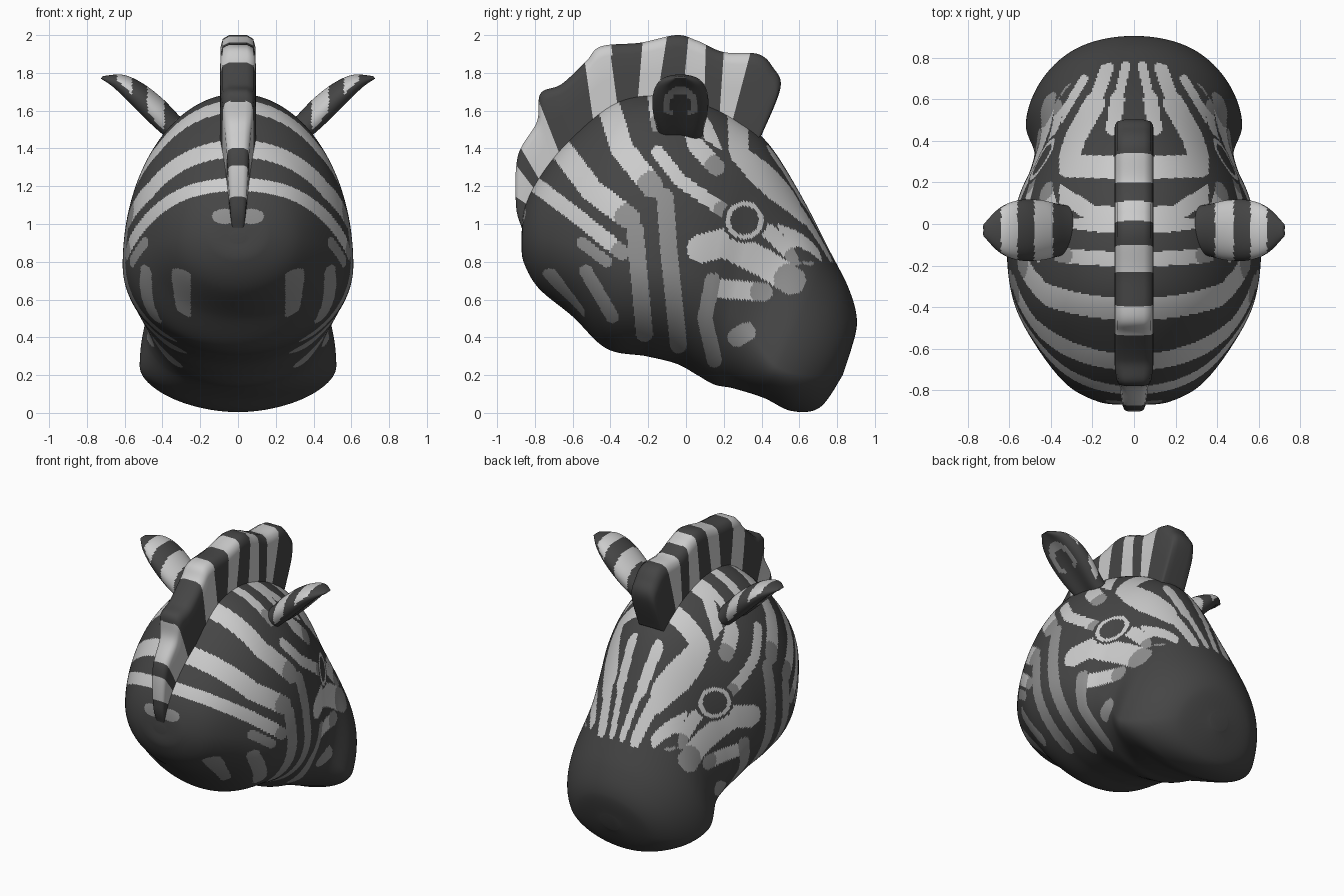
import bpy, bmesh, math
from mathutils import Vector

if "Cube" in bpy.data.objects:
    bpy.data.objects.remove(bpy.data.objects["Cube"])


def material(name, v):
    m = bpy.data.materials.new(name)
    m.diffuse_color = (v, v, v, 1)
    m.use_nodes = True
    m.node_tree.nodes["Principled BSDF"].inputs["Base Color"].default_value = m.diffuse_color
    return m


MATS = [material("dark_grey", 0.06), material("light_grey", 0.60), material("mid_grey", 0.28)]
DARK, LIGHT, MID = range(3)


def loft(name, rings, paint, angle):
    """Skin closed rings, cap both ends, colour each face by a rule."""
    bm = bmesh.new()
    vr = [[bm.verts.new(p) for p in r] for r in rings]
    n = len(vr[0])
    for a, b in zip(vr, vr[1:]):
        for j in range(n):
            k = (j + 1) % n
            bm.faces.new((a[j], a[k], b[k], b[j]))
    bm.faces.new(vr[0])
    bm.faces.new(vr[-1])
    bmesh.ops.recalc_face_normals(bm, faces=bm.faces)
    bm.normal_update()
    for f in bm.faces:
        f.material_index = paint(f.calc_center_median(), f.normal)
    me = bpy.data.meshes.new(name)
    bm.to_mesh(me)
    bm.free()
    for m in MATS:
        me.materials.append(m)
    ob = bpy.data.objects.new(name, me)
    bpy.context.collection.objects.link(ob)
    bpy.ops.object.select_all(action='DESELECT')
    ob.select_set(True)
    bpy.context.view_layer.objects.active = ob
    bpy.ops.object.shade_smooth_by_angle(angle=math.radians(angle))


def spline(rows, t):
    """Catmull-Rom through rows of numbers, t from 0 to 1."""
    t *= len(rows) - 1
    i = min(int(t), len(rows) - 2)
    u = t - i
    p = [rows[max(0, min(len(rows) - 1, i + k))] for k in (-1, 0, 1, 2)]
    return [0.5 * (2 * b + (c - a) * u + (2 * a - 5 * b + 4 * c - d) * u * u
                   + (3 * b - a - 3 * c + d) * u ** 3) for a, b, c, d in zip(*p)]


def seg_dist(px, py, a, b):
    dx, dy = b[0] - a[0], b[1] - a[1]
    t = ((px - a[0]) * dx + (py - a[1]) * dy) / (dx * dx + dy * dy)
    t = max(0, min(1, t))
    return math.hypot(px - a[0] - t * dx, py - a[1] - t * dy)


def stroke_colour(px, py, strokes, grey_end):
    for col, w, *pts in strokes:
        for a, b in zip(pts, pts[1:]):
            if seg_dist(px, py, a, b) < w:
                e = pts[-1]
                if col == LIGHT and math.hypot(px - e[0], py - e[1]) < grey_end * (w + 0.02):
                    return MID      # greyed stripe end
                return col
    return DARK


# Flank stripes in side view (y, z): colour, half width, path
SIDE = [
    (LIGHT, .06, (-.42, 1.66), (-.34, 1.4), (-.18, 1.2)),
    (LIGHT, .06, (-.68, 1.42), (-.5, 1.18), (-.3, 1.03)),
    (MID, .045, (-.27, .97), (-.22, .42)),
    (LIGHT, .04, (-.8, 1.21), (-.6, 1.06), (-.34, .85)),
    (MID, .03, (-.55, .9), (-.42, .8)),
    (MID, .045, (-.72, .72), (-.58, .53)),
    (MID, .035, (-.53, .75), (-.39, .51)),
    (LIGHT, .035, (-.17, 1.7), (-.15, 1.52)),
    (LIGHT, .045, (0, 1.68), (.05, 1.42), (.16, 1.3)),
    (LIGHT, .035, (-.15, 1.38), (-.03, 1.23), (.2, 1.07)),
    (MID, .045, (-.11, 1.14), (-.09, .85), (-.04, .36)),
    (LIGHT, .075, (.08, .87), (.2, .9), (.42, .79), (.56, .7)),
    (LIGHT, .04, (.44, .96), (.58, .82)),
    (LIGHT, .04, (.2, 1.47), (.45, 1.17), (.65, .82)),
    (LIGHT, .025, (.36, 1.42), (.72, .84)),
    (MID, .04, (.14, .7), (.1, .5), (.15, .28)),
    (LIGHT, .05, (.17, .66), (.41, .64)),
    (MID, .05, (.27, .4), (.32, .43)),
]
# Forehead stripes in top view (|x|, y)
TOP = [
    (LIGHT, .022, (.04, .76), (.08, .58)),
    (LIGHT, .035, (.08, .6), (.1, .46)),
    (LIGHT, .032, (.13, .75), (.19, .58)),
    (LIGHT, .05, (.19, .58), (.28, .42), (.32, .3)),
    (LIGHT, .055, (0, .27), (.32, .28)),
    (LIGHT, .02, (.24, .7), (.36, .5)),
    (LIGHT, .04, (0, .04), (.2, .05), (.36, .15)),
]


def paint_head(c, n):
    x = abs(c.x)
    r = math.hypot(c.y - .31, c.z - 1.02)
    if x > .2 and r < .12:                      # eye with pale ring
        return LIGHT if .075 < r < .10 else DARK
    if c.y < -.5 and c.z < 1.08 and x < .25:    # nape, with one small spot each side
        return MID if math.hypot((x - .07) / 1.7, c.z - 1.04) < .04 else DARK
    if x < .36 and c.y > .03 and n.z > .1 and abs(n.x) < .8 and c.z > .8:
        return stroke_colour(x, c.y, TOP, 0)
    return stroke_colour(c.y, c.z, SIDE, 1)


# Head rings: top y, top z, bottom y, bottom z, half width, drop of widest point
HEAD = [
    (-.87, .96, -.87, .9, .04, 0), (-.85, 1.1, -.86, .8, .17, .05),
    (-.77, 1.26, -.78, .66, .32, .1), (-.61, 1.46, -.6, .51, .46, .2),
    (-.37, 1.65, -.42, .34, .57, .25), (-.13, 1.69, -.21, .3, .61, .3),
    (.1, 1.64, -.05, .26, .59, .3), (.28, 1.55, .06, .2, .55, .3),
    (.44, 1.42, .15, .15, .5, .35), (.61, 1.15, .25, .13, .48, .45),
    (.76, .86, .41, .08, .52, .58), (.865, .65, .56, .01, .45, .42),
    (.905, .48, .71, .03, .3, .2), (.87, .32, .83, .2, .07, 0),
]
NU, NV = 360, 360
rings = []
for i in range(NU + 1):
    ty, tz, by, bz, w, s = spline(HEAD, i / NU)
    ring = []
    for j in range(NV):
        a = 2 * math.pi * j / NV
        ca = math.cos(a)
        k = (1 - s + ((1 + s) if ca > 0 else (1 - s)) * ca) / 2
        ring.append((w * math.sin(a), by + (ty - by) * k, bz + (tz - bz) * k))
    rings.append(ring)
loft("head", rings, paint_head, 60)

# Mane: wavy outer edge, inner edge sunk in the head, striped along its length
OUTER = [(-.87, .98), (-.9, 1.1), (-.89, 1.36), (-.79, 1.54), (-.77, 1.69), (-.66, 1.74),
         (-.53, 1.86), (-.45, 1.94), (-.24, 1.96), (-.05, 2), (.06, 1.97), (.2, 1.91),
         (.38, 1.9), (.46, 1.83), (.5, 1.72), (.4, 1.47)]
INNER = [(-.83, .97), (-.66, 1.36), (-.33, 1.6), (.2, 1.54), (.36, 1.44)]
BANDS = [(1.25, 1.85), (2.25, 3.7), (6, 7.3), (8.1, 8.75), (9.6, 10.4), (11, 11.8)]
SPAN = len(OUTER) - 1
rings, ribs = [], []
for i in range(SPAN * 20 + 1):
    t = i / 20
    o = Vector(spline(OUTER, t / SPAN))
    q = Vector(spline(INNER, t / SPAN))
    w = min(.095, .03 + .014 * t)
    ring = []
    for fx, r in ((-1, 0), (-1, .5), (-.97, .84), (-.85, .95), (-.5, 1),
                  (.5, 1), (.85, .95), (.97, .84), (1, .5), (1, 0)):
        p = q.lerp(o, r)
        ring.append((fx * w, p.x, p.y))
    rings.append(ring)
    ribs.append((o, q, t))


def paint_mane(c, n):
    t = min(ribs, key=lambda m: seg_dist(c.y, c.z, m[0], m[1]))[2]
    return LIGHT if any(a <= t < b for a, b in BANDS) else DARK


loft("mane", rings, paint_mane, 60)

# Ears: leaf shapes, centre x, z, half width along y, half thickness
EAR = [(.25, 1.42, .11, .07), (.36, 1.51, .125, .08), (.45, 1.595, .145, .085),
       (.55, 1.685, .145, .075), (.64, 1.75, .11, .05), (.722, 1.775, .03, .01)]


def paint_ear(c, n):
    x = abs(c.x)
    if n.x * math.copysign(1, c.x) > .25 and n.z < .5:     # inside of the ear
        r = math.hypot((c.y + .03) / .9, c.z - 1.63)
        return MID if .06 < r < .10 and c.z > 1.58 else DARK
    return LIGHT if .39 < x < .48 or .56 < x < .64 else DARK


for side, name in ((1, "right_ear"), (-1, "left_ear")):
    rings = []
    for i in range(61):
        cx, cz, hy, ht = spline(EAR, i / 60)
        ring = []
        for j in range(48):
            a = 2 * math.pi * j / 48
            h = math.sin(a) * ht
            if h < 0:                                     # shallow hollow on the inner face
                h *= 1 - .45 * math.sin(a) ** 4
            ring.append((side * (cx - .6 * h), -.03 + hy * math.cos(a), cz + .8 * h))
        rings.append(ring)
    loft(name, rings, paint_ear, 50)
